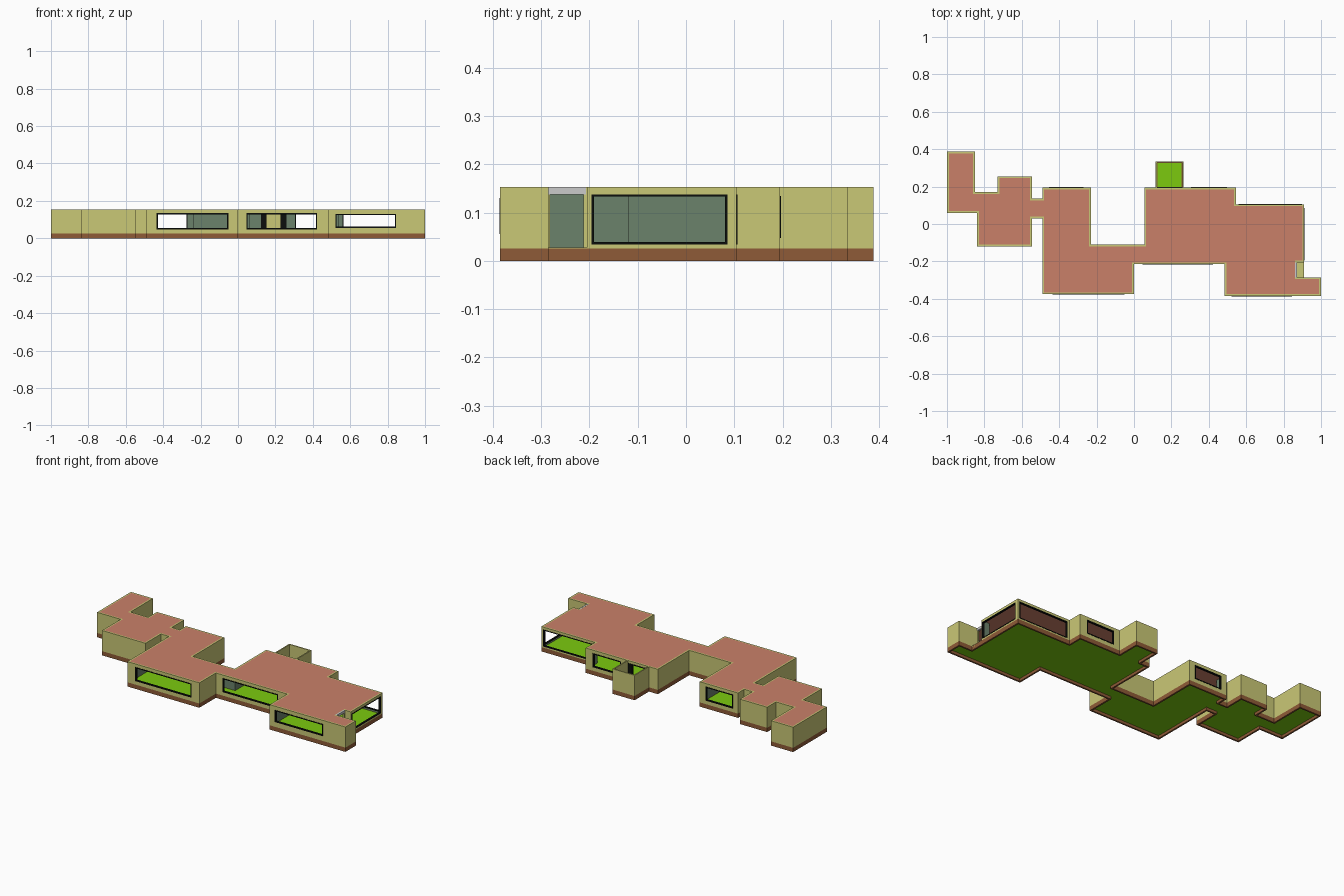
import bpy, bmesh
from mathutils import Vector

if "Cube" in bpy.data.objects:
    bpy.data.objects.remove(bpy.data.objects["Cube"])

TOP, BASE, T = 0.153, 0.026, 0.01


def material(name, r, g, b):
    m = bpy.data.materials.new(name)
    lin = [(c / 255 / 12.92) if c < 11 else ((c / 255 + 0.055) / 1.055) ** 2.4 for c in (r, g, b)]
    m.diffuse_color = (*lin, 1)
    m.use_nodes = True
    m.node_tree.nodes["Principled BSDF"].inputs["Base Color"].default_value = m.diffuse_color
    return m


BEIGE = material("wall_beige", 202, 200, 118)
INNER = material("inner_wall_green_grey", 107, 130, 107)
BROWN = material("plinth_brown", 143, 91, 55)
CORAL = material("roof_coral", 202, 128, 105)
GREEN = material("floor_green", 124, 202, 15)
BLACK = material("frame_black", 12, 14, 12)


def make(name, bm, *mats):
    bmesh.ops.recalc_face_normals(bm, faces=bm.faces)
    me = bpy.data.meshes.new(name)
    bm.to_mesh(me)
    bm.free()
    for m in mats:
        me.materials.append(m)
    ob = bpy.data.objects.new(name, me)
    bpy.context.collection.objects.link(ob)
    return ob


def inset(pts, t):
    """Offset a clockwise right-angled outline inwards."""
    out = []
    for i, p in enumerate(pts):
        p = Vector(p)
        a = (p - Vector(pts[i - 1])).normalized()
        b = (Vector(pts[(i + 1) % len(pts)]) - p).normalized()
        out.append(tuple(p + t * Vector((a.y + b.y, -a.x - b.x))))
    return out


def slab(name, pts, z0, z1, mat):
    bm = bmesh.new()
    f = bm.faces.new([bm.verts.new((x, y, z0)) for x, y in pts])
    ext = bmesh.ops.extrude_face_region(bm, geom=[f], use_keep_orig=True)
    for v in ext["geom"]:
        if isinstance(v, bmesh.types.BMVert):
            v.co.z = z1
    return make(name, bm, mat)


def ring(name, pts, z0, z1, outer_mat, inner_mat):
    bm = bmesh.new()
    loops = [[bm.verts.new((x, y, z)) for x, y in o]
             for o, z in ((pts, z0), (pts, z1), (inset(pts, T), z1), (inset(pts, T), z0))]
    n = len(pts)
    for k in range(4):
        a, b = loops[k], loops[(k + 1) % 4]
        for i in range(n):
            j = (i + 1) % n
            f = bm.faces.new((a[i], a[j], b[j], b[i]))
            f.material_index = 1 if k == 2 else 0
    return make(name, bm, outer_mat, inner_mat)


def add_box(bm, lo, hi):
    lo, hi = Vector(lo), Vector(hi)
    vs = bmesh.ops.create_cube(bm, size=1)["verts"]
    for v in vs:
        v.co = Vector([(lo[i] + hi[i]) / 2 + v.co[i] * (hi[i] - lo[i]) for i in range(3)])


# Plan outlines, clockwise, split where the plinth also follows the patio and porch
west = [(-1, .06), (-1, .388), (-.85, .388), (-.85, .17), (-.73, .17), (-.73, .255),
        (-.545, .255), (-.545, .135), (-.49, .135), (-.49, .195), (-.23, .195),
        (-.23, -.11), (.055, -.11), (.055, .195)]
patio = [(.115, .195), (.115, .335), (.265, .335), (.265, .195)]
north_east = [(.545, .195), (.545, .105), (.91, .105)]
porch = [(.91, -.205), (.87, -.205), (.87, -.285)]
south = [(1, -.285), (1, -.385), (.485, -.385), (.485, -.215), (0, -.215), (0, -.375),
         (-.49, -.375), (-.49, .03), (-.545, .03), (-.545, -.12), (-.84, -.12), (-.84, .06)]
house = west + north_east + porch + south
ground = west + patio + north_east + [(.91, -.285)] + south

# Plinth, floor, walls and roof
ring("plinth", ground, 0, BASE, BROWN, BROWN)
slab("floor", inset(ground, T), .017, .025, GREEN)
walls = ring("walls", house, BASE, TOP, BEIGE, INNER)
slab("roof", inset(house, T), .147, TOP, CORAL)

# Patio screen wall (open to the sky) and porch step
slab("patio_wall", [(.115, .195), (.115, .335), (.265, .335), (.265, .195),
                    (.258, .195), (.258, .328), (.122, .328), (.122, .195)], BASE, TOP, BEIGE)
slab("porch_step", [(.868, -.285), (.868, -.205), (.91, -.205), (.91, -.285)], .017, .0275, BEIGE)

# Openings: name, wall axis, outer wall plane, inward sign, from, to, bottom, top, frame width
openings = [
    ("front_window_west", 0, -.375, 1, -.435, -.052, .048, .134, .006),
    ("front_window_middle", 0, -.215, 1, .045, .422, .048, .134, .006),
    ("front_window_east", 0, -.385, 1, .52, .846, .056, .13, .006),
    ("back_window_west", 0, .195, -1, -.455, -.27, .048, .134, .006),
    ("back_window_middle", 0, .195, -1, .305, .497, .048, .134, .006),
    ("back_window_east", 0, .105, -1, .56, .898, .034, .138, .005),
    ("patio_door", 0, .195, -1, .122, .258, .03, .138, .03),
    ("side_window", 1, .91, -1, -.196, .086, .034, .138, .005),
    ("porch_door", 1, .87, -1, -.282, -.212, .028, .138, 0),
]


def corner(axis, along, across, z):
    return (along, across, z) if axis == 0 else (across, along, z)


cut = bmesh.new()
for name, axis, plane, sign, a, b, z0, z1, w in openings:
    d0, d1 = sorted((plane - sign * .01, plane + sign * (T + .006)))
    add_box(cut, corner(axis, a, d0, z0), corner(axis, b, d1, z1))
    if w:
        # Black surround: two jambs, sill and head
        h = min(w, .006)
        f0, f1 = sorted((plane - sign * .0015, plane + sign * (T + .0005)))
        bm = bmesh.new()
        for p, q, r, s in ((a, a + w, z0, z1), (b - w, b, z0, z1),
                           (a + w, b - w, z0, z0 + h), (a + w, b - w, z1 - h, z1)):
            add_box(bm, corner(axis, p, f0, r), corner(axis, q, f1, s))
        make(name + "_frame", bm, BLACK)

# Cut the openings out of the walls
cutter = make("opening_cutter", cut)
cutter.hide_render = True
mod = walls.modifiers.new("openings", "BOOLEAN")
mod.operation, mod.solver, mod.object = "DIFFERENCE", "EXACT", cutter
bpy.context.view_layer.objects.active = walls
bpy.ops.object.modifier_apply(modifier=mod.name)
bpy.data.objects.remove(cutter)

# Plain grey lintel over the porch door
bm = bmesh.new()
add_box(bm, (.862, -.285, .138), (.872, -.207, TOP + .0005))
make("porch_lintel", bm)
